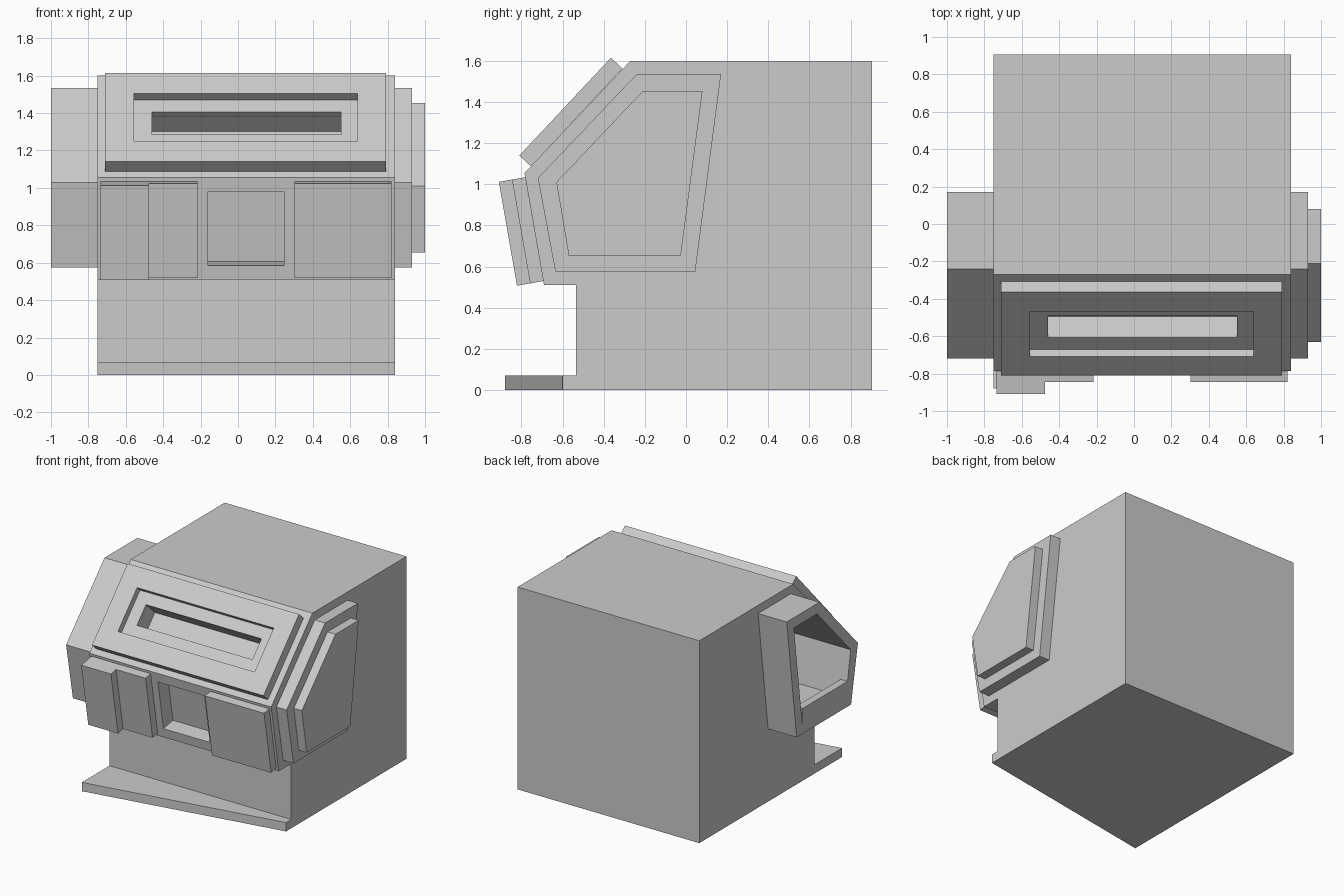
import bpy, bmesh
from mathutils import Vector

if "Cube" in bpy.data.objects:
    bpy.data.objects.remove(bpy.data.objects["Cube"])


def prism(name, profile, x0, x1):
    """Extrude a (y, z) profile along x."""
    bm = bmesh.new()
    face = bm.faces.new([bm.verts.new((x0, y, z)) for y, z in profile])
    ext = bmesh.ops.extrude_face_region(bm, geom=[face])
    moved = [g for g in ext["geom"] if isinstance(g, bmesh.types.BMVert)]
    bmesh.ops.translate(bm, vec=(x1 - x0, 0, 0), verts=moved)
    bmesh.ops.recalc_face_normals(bm, faces=bm.faces)
    mesh = bpy.data.meshes.new(name)
    bm.to_mesh(mesh)
    bm.free()
    obj = bpy.data.objects.new(name, mesh)
    bpy.context.collection.objects.link(obj)
    return obj


def cut(target, *cutters):
    bpy.context.view_layer.objects.active = target
    for c in cutters:
        mod = target.modifiers.new("cut", "BOOLEAN")
        mod.operation, mod.solver, mod.object = "DIFFERENCE", "EXACT", c
        bpy.ops.object.modifier_apply(modifier=mod.name)


def tilted(origin, u, n):
    """Return a function giving rectangles in a tilted (along, depth) frame."""
    o, u, n = Vector(origin), Vector(u).normalized(), Vector(n).normalized()
    return lambda t0, t1, d0, d1: [tuple(o + u * t + n * d) for t, d in
                                   ((t0, d0), (t1, d0), (t1, d1), (t0, d1))]


# Frames: sloped console (depth goes inward), lower fascia (depth goes outward)
slope = tilted((-0.81, 1.14), (0.684, 0.73), (0.73, -0.684))
fascia = tilted((-0.69, 0.51), (-0.172, 0.985), (-0.985, -0.172))

# Pod outlines
outer = [(-0.24, 1.535), (0.17, 1.535), (0.045, 0.575), (-0.635, 0.575), (-0.72, 1.03)]
inner = [(-0.21, 1.453), (0.08, 1.453), (-0.025, 0.655), (-0.57, 0.655), (-0.63, 1.01)]

# Main solids
body = prism("cabinet_body", [(0.905, 0), (0.905, 1.6), (-0.27, 1.6), (-0.785, 1.055),
                              (-0.69, 0.51), (-0.535, 0.51), (-0.535, 0)], -0.75, 0.84)
left_pod = prism("left_pod_rim", outer, -1.0, -0.75)
console = prism("sloped_panel", slope(0, 0.651, 0, 0.077), -0.71, 0.79)

# Openings: side tunnel, console recess and slot, front window
tunnel = prism("tunnel_cutter", inner, -1.1, 0.8)
recess = prism("recess_cutter", slope(0.15, 0.5, -0.05, 0.05), -0.555, 0.64)
slot = prism("slot_cutter", slope(0.245, 0.41, -0.02, 0.203), -0.46, 0.55)
window = prism("window_cutter", fascia(0.076, 0.477, -0.12, 0.05), -0.16, 0.245)
cut(body, tunnel, slot, window)
cut(left_pod, tunnel)
cut(console, recess, slot)
for c in (tunnel, recess, slot, window):
    bpy.data.objects.remove(c)

# Lip closing the bottom of the tunnel mouth
prism("tunnel_lip", [(-0.03, 0.655), (-0.03, 0.775), (-0.59, 0.775), (-0.57, 0.655)], -1.0, -0.94)

# Stepped right pod
prism("right_pod_base", outer, 0.84, 0.93)
prism("right_pod_cap", inner, 0.93, 1.0)

# Raised plates on the fascia
prism("front_plate_left", fascia(0.02, 0.532, 0, 0.065), -0.735, -0.217)
prism("front_plate_left_step", fascia(0.02, 0.532, 0.065, 0.13), -0.735, -0.475)
prism("front_plate_right", fascia(0.02, 0.532, 0, 0.065), 0.303, 0.82)

# Skewed kick plate: front edge runs diagonally
kick = prism("kick_plate", [(-0.535, 0), (-0.535, 0.07), (-0.88, 0.07), (-0.88, 0)], -0.75, 0.84)
for v in kick.data.vertices:
    if v.co.x > 0 and v.co.y < -0.7:
        v.co.y = -0.6
